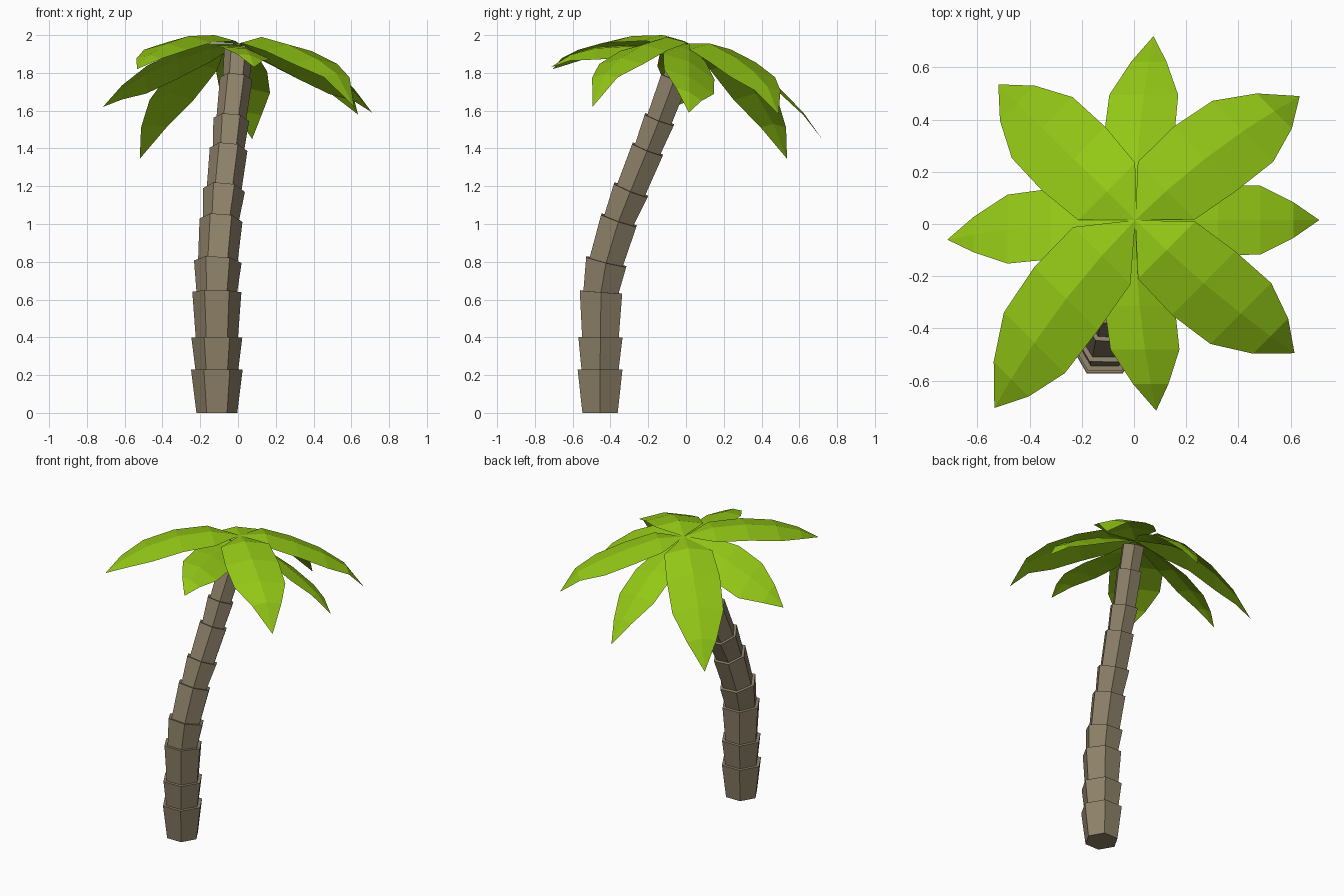
import bpy, bmesh, math
from mathutils import Vector

if "Cube" in bpy.data.objects:
    bpy.data.objects.remove(bpy.data.objects["Cube"])


def material(name, color):
    m = bpy.data.materials.new(name)
    m.diffuse_color = (*color, 1)
    m.use_nodes = True
    m.node_tree.nodes["Principled BSDF"].inputs["Base Color"].default_value = m.diffuse_color
    return m


def make_object(name, bm, mat):
    mesh = bpy.data.meshes.new(name)
    bm.to_mesh(mesh)
    bm.free()
    mesh.materials.append(mat)
    obj = bpy.data.objects.new(name, mesh)
    bpy.context.collection.objects.link(obj)
    return obj


bark = material("bark", (0.27, 0.22, 0.14))
green = material("leaf_green", (0.29, 0.57, 0.008))

# Trunk: hexagonal segments flaring upward along a bent path (x, y, z, radius)
path = [(-.112, -.455, 0, .108), (-.112, -.455, .23, .137), (-.112, -.453, .40, .135),
        (-.112, -.45, .64, .13), (-.107, -.422, .80, .126), (-.09, -.355, 1.02, .114),
        (-.074, -.291, 1.18, .111), (-.05, -.203, 1.395, .1), (-.036, -.141, 1.553, .095),
        (-.01, -.06, 1.77, .086), (.003, -.005, 1.925, .076)]
centers = [Vector(p[:3]) for p in path]
bm = bmesh.new()


def ring(i, radius):
    c = centers[i]
    n = (centers[min(i + 1, 10)] - centers[max(i - 1, 0)]).normalized()
    if i == 0:
        n = Vector((0, 0, 1))
    u = Vector((1, 0, 0))
    u = (u - n * u.dot(n)).normalized()
    v = n.cross(u)
    return [bm.verts.new(c + radius * (math.cos(k * math.pi / 3) * u + math.sin(k * math.pi / 3) * v))
            for k in range(6)]


rings = [ring(0, path[0][3])]
for i in range(1, 11):
    rings.append(ring(i, path[i][3]))
    if i < 10:
        rings.append(ring(i, path[i][3] * 0.83))
for a, b in zip(rings, rings[1:]):
    for k in range(6):
        j = (k + 1) % 6
        bm.faces.new((a[k], a[j], b[j], b[k]))
bm.faces.new(rings[0][::-1])
bm.faces.new(rings[-1])
make_object("trunk", bm, bark)

# Leaves: single, slightly folded and rolled surfaces radiating from the crown
crown = Vector((.005, .015, 1.955))
steps = (.21, .45, .68, .86)
wide = (.155, .172, .165, .095)
narrow = (.09, .135, .132, .068)


def leaf(name, angle, tip, heights, widths, roll):
    a = math.radians(angle)
    d = Vector((math.cos(a), math.sin(a), 0))
    side = Vector((-d.y, d.x, 0))
    rel = Vector(tip) - crown
    along, lateral = rel.dot(d), rel.dot(side)
    bm = bmesh.new()
    start, end = bm.verts.new(crown), bm.verts.new(tip)
    rows = []
    for t, z, w in zip(steps, heights, widths):
        mid = crown + d * along * t + side * lateral * t * t
        mid.z = z
        rows.append([bm.verts.new(mid + side * w * s + Vector((0, 0, w * (roll * s - .2 * abs(s)))))
                     for s in (1, 0, -1)])
    for k in range(2):
        bm.faces.new((start, rows[0][k + 1], rows[0][k]))
        for p, q in zip(rows, rows[1:]):
            bm.faces.new((p[k], p[k + 1], q[k + 1], q[k]))
        bm.faces.new((rows[-1][k], rows[-1][k + 1], end))
    bm.normal_update()
    for f in bm.faces:
        if f.normal.z < 0:
            f.normal_flip()
    make_object(name, bm, green)


leaves = [
    ("leaf_right", 0, (.71, .015, 1.59), (1.92, 1.86, 1.78, 1.70), narrow, -.5),
    ("leaf_back_right", 45, (.635, .49, 1.58), (1.955, 1.89, 1.81, 1.725), wide, 0),
    ("leaf_back", 90, (.075, .72, 1.45), (1.915, 1.835, 1.72, 1.59), narrow, 0),
    ("leaf_back_left", 135, (-.52, .535, 1.345), (1.945, 1.85, 1.69, 1.53), wide, 0),
    ("leaf_left", 180, (-.715, -.06, 1.62), (1.925, 1.87, 1.79, 1.71), narrow, .55),
    ("leaf_front_left", 225, (-.535, -.705, 1.82), (2.0, 1.995, 1.955, 1.895), wide, 0),
    ("leaf_front", 270, (.085, -.715, 1.83), (1.935, 1.94, 1.93, 1.895), narrow, -.25),
    ("leaf_front_right", 315, (.615, -.495, 1.62), (1.99, 1.95, 1.88, 1.795), wide, 0),
]
for args in leaves:
    leaf(*args)
